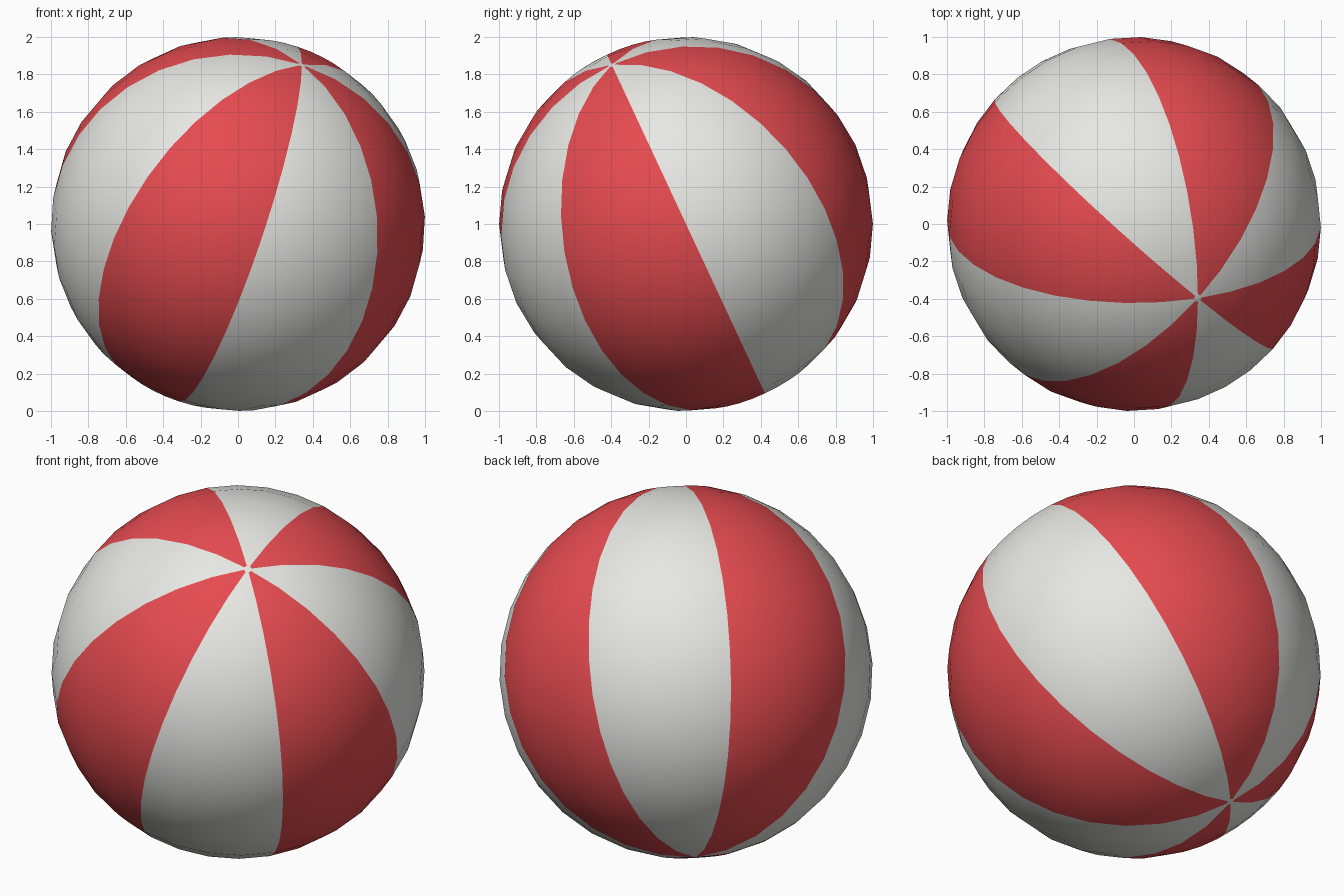
import bpy, bmesh, math
from mathutils import Matrix

if "Cube" in bpy.data.objects:
    bpy.data.objects.remove(bpy.data.objects["Cube"])


def material(name, rgb):
    m = bpy.data.materials.new(name)
    m.diffuse_color = (*rgb, 1)
    m.use_nodes = True
    m.node_tree.nodes["Principled BSDF"].inputs["Base Color"].default_value = m.diffuse_color
    return m


# ball: UV sphere, 32 segments, 16 rings
bm = bmesh.new()
bmesh.ops.create_uvsphere(bm, u_segments=32, v_segments=16, radius=1)

# tiny white caps at both poles
for s in (1, -1):
    bmesh.ops.bisect_plane(bm, geom=bm.verts[:] + bm.edges[:] + bm.faces[:],
                           plane_co=(0, 0, 0.998 * s), plane_no=(0, 0, 1))

# eight panels, alternating white and red by direction round the pole
for f in bm.faces:
    c = f.calc_center_median()
    panel = int((math.atan2(c.y, c.x) % math.tau) / (math.pi / 4))
    f.material_index = panel % 2 if abs(c.z) < 0.998 else 0
    f.smooth = True

# lean the ball and stand it on the ground
tilt = Matrix.Rotation(math.radians(25), 4, 'X') @ Matrix.Rotation(math.radians(20), 4, 'Y')
bm.transform(Matrix.Translation((0, 0, 1)) @ tilt)

mesh = bpy.data.meshes.new("beach_ball")
bm.to_mesh(mesh)
bm.free()
mesh.materials.append(material("white", (0.807, 0.807, 0.776)))
mesh.materials.append(material("red", (0.784, 0.07, 0.08)))
bpy.context.collection.objects.link(bpy.data.objects.new("beach_ball", mesh))
